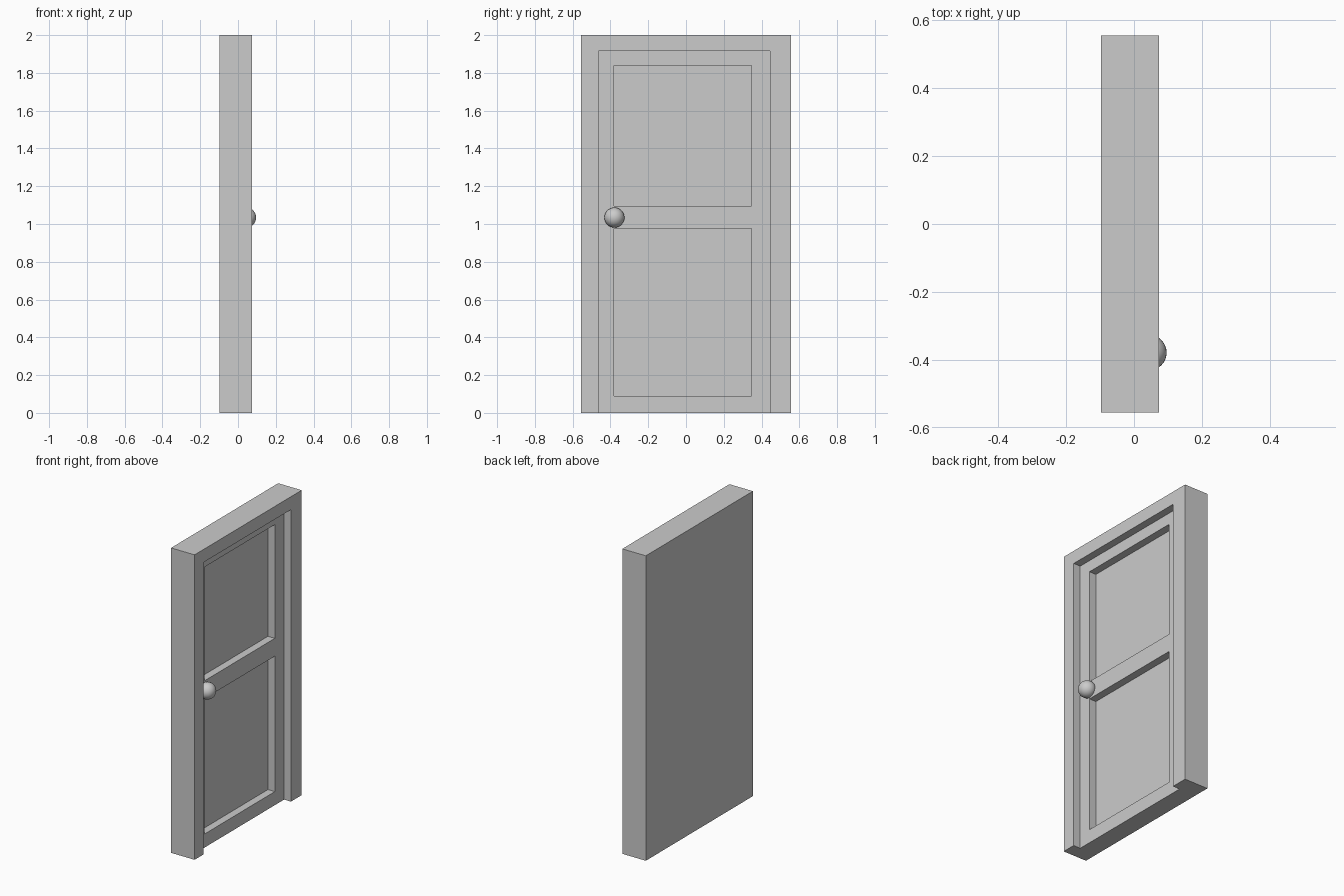
import bpy

if "Cube" in bpy.data.objects:
    bpy.data.objects.remove(bpy.data.objects["Cube"])

FRONT, BACK = 0.0735, -0.097      # frame faces along x
DOOR, PANEL = 0.0235, -0.0265     # stepped recess depths


def box(name, lo, hi):
    bpy.ops.mesh.primitive_cube_add(size=1, location=[(a + b) / 2 for a, b in zip(lo, hi)])
    ob = bpy.context.object
    ob.name = name
    ob.scale = [b - a for a, b in zip(lo, hi)]
    bpy.ops.object.transform_apply(location=True, rotation=False, scale=True)
    return ob


def carve(target, depth, y0, y1, z0, z1):
    """Cut a rectangular recess from the front face down to x = depth."""
    cutter = box("recess_cutter", (depth, y0, z0), (0.2, y1, z1))
    cutter.hide_render = True
    mod = target.modifiers.new("recess", "BOOLEAN")
    mod.operation = "DIFFERENCE"
    mod.solver = "EXACT"
    mod.object = cutter
    bpy.context.view_layer.objects.active = target
    bpy.ops.object.modifier_apply(modifier=mod.name)
    bpy.data.objects.remove(cutter)


# Door and frame: one solid slab with a flat back
door = box("door_with_frame", (BACK, -0.555, 0), (FRONT, 0.555, 2))

# Doorway opening, running out through the bottom
carve(door, DOOR, -0.464, 0.444, -0.1, 1.915)

# Lower and upper recessed panels
for z0, z1 in ((0.089, 0.977), (1.094, 1.84)):
    carve(door, PANEL, -0.38, 0.348, z0, z1)

# Round knob
bpy.ops.mesh.primitive_uv_sphere_add(segments=32, ring_count=16, radius=0.053,
                                     location=(0.043, -0.379, 1.034))
knob = bpy.context.object
knob.name = "door_knob"
bpy.ops.object.shade_smooth_by_angle()
